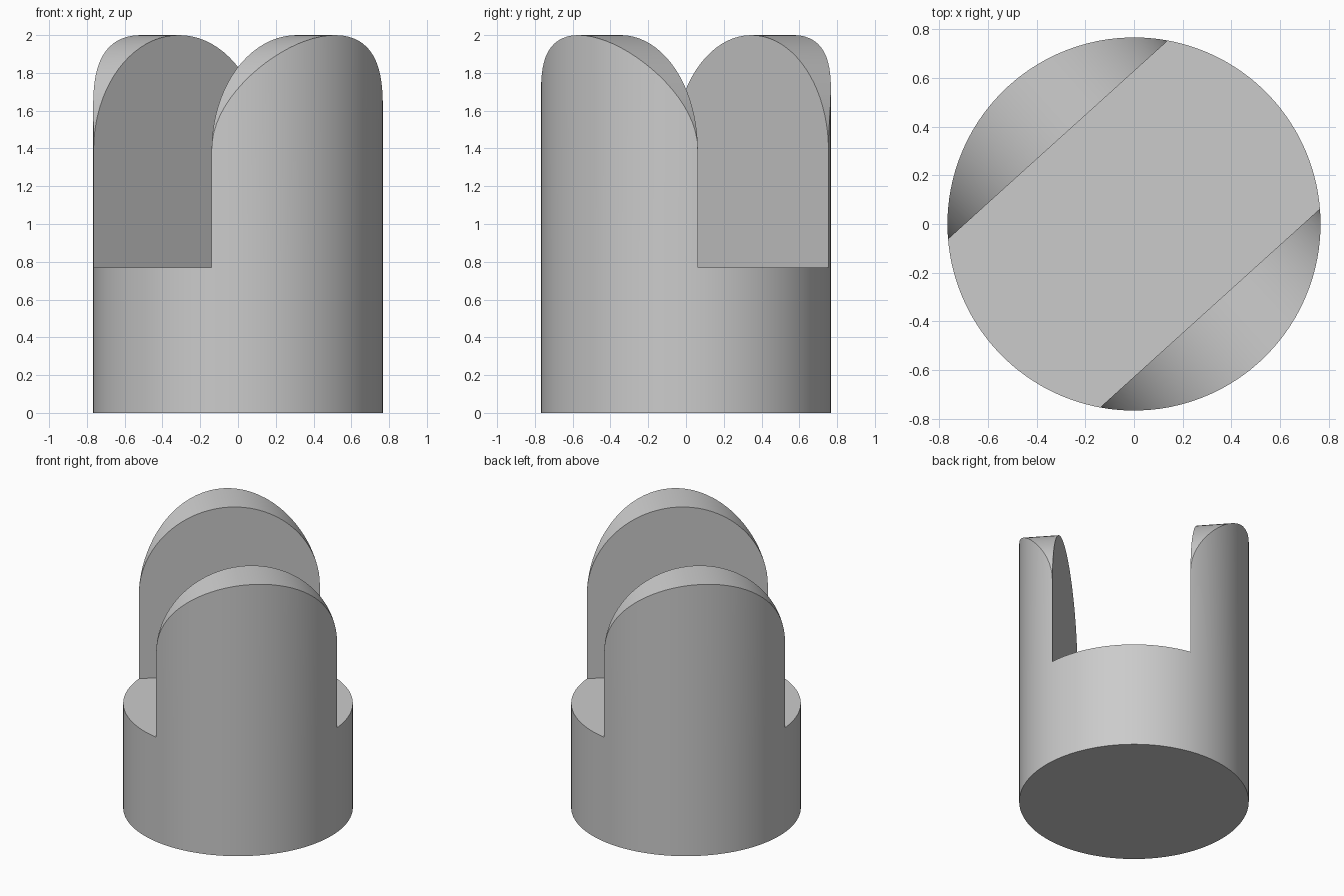
import bpy, bmesh
from math import radians, sin, cos, pi, asin, sqrt

cube = bpy.data.objects.get("Cube")
if cube:
    bpy.data.objects.remove(cube, do_unlink=True)

RADIUS = 0.767      # round body
SLOT = 0.466        # half width of the slot between the prongs
FLOOR = 0.77        # height of the slot floor
HEIGHT = 2.0
HALF = sqrt(RADIUS ** 2 - SLOT ** 2)   # half width of a prong, also its arch radius
SPRING = HEIGHT - HALF                 # height where the arch starts
TURN = radians(132.1)                  # direction of the back prong
STEPS = 40

grey = bpy.data.materials.new("plain grey")
grey.use_nodes = True
colour = (0.6, 0.6, 0.6, 1)
grey.diffuse_color = colour
grey.node_tree.nodes["Principled BSDF"].inputs["Base Color"].default_value = colour

bm = bmesh.new()


def polar(radius, angle, z):
    return bm.verts.new((radius * cos(angle), radius * sin(angle), z))


def strip(low, high):
    for i in range(len(low) - 1):
        bm.faces.new((low[i], low[i + 1], high[i + 1], high[i]))


foot, floor = [], []
spread = asin(HALF / RADIUS)
for facing in (TURN, TURN + pi):
    # Prong: flat inner face, round outer face, arched top
    inner_low, inner_top, outer_low, outer_top, ground = [], [], [], [], []
    for i in range(STEPS + 1):
        t = pi * i / STEPS
        across = -HALF * cos(t)
        top = SPRING + HALF * sin(t)
        angle = facing + asin(across / RADIUS)
        x = SLOT * cos(facing) - across * sin(facing)
        y = SLOT * sin(facing) + across * cos(facing)
        inner_low.append(bm.verts.new((x, y, FLOOR)))
        inner_top.append(bm.verts.new((x, y, top)))
        outer_low.append(polar(RADIUS, angle, FLOOR))
        outer_top.append(polar(RADIUS, angle, top))
        ground.append(polar(RADIUS, angle, 0))
    strip(inner_low, inner_top)
    strip(outer_low, outer_top)
    strip(inner_top, outer_top)
    strip(ground, outer_low)

    # Open side of the base, up to the next prong
    start, sweep = facing + spread, pi - 2 * spread
    angles = [start + sweep * i / STEPS for i in range(STEPS + 1)]
    side_ground = [polar(RADIUS, a, 0) for a in angles]
    side_rim = [polar(RADIUS, a, FLOOR) for a in angles]
    strip(side_ground, side_rim)
    foot += ground[:-1] + side_ground[:-1]
    floor += inner_low[:-1] + side_rim[:-1]

# Slot floor and underside
bm.faces.new(floor)
bm.faces.new(foot)
bmesh.ops.remove_doubles(bm, verts=bm.verts[:], dist=0.0001)
bmesh.ops.recalc_face_normals(bm, faces=bm.faces[:])

mesh = bpy.data.meshes.new("forked_post")
bm.to_mesh(mesh)
bm.free()
mesh.materials.append(grey)
post = bpy.data.objects.new("forked_post", mesh)
bpy.context.collection.objects.link(post)
bpy.ops.object.select_all(action="DESELECT")
post.select_set(True)
bpy.context.view_layer.objects.active = post
bpy.ops.object.shade_smooth_by_angle(angle=radians(30))
